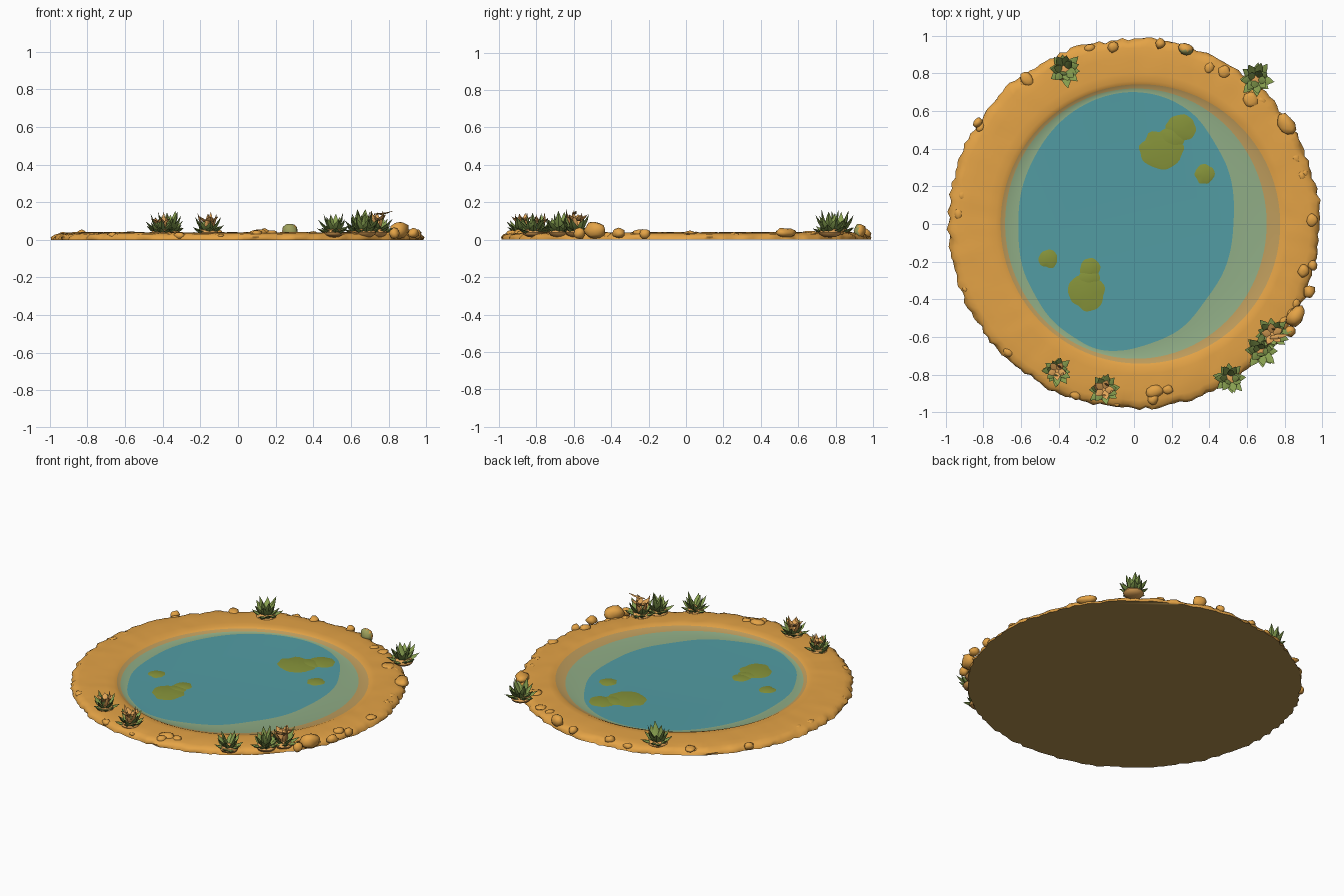
import bpy, bmesh, math, random
from mathutils import Vector, Matrix, noise

if "Cube" in bpy.data.objects:
    bpy.data.objects.remove(bpy.data.objects["Cube"])

random.seed(4)
SEG = 200
TAU = 2 * math.pi
WATER = 0.018


def srgb(r, g, b):
    return tuple((c / 255 / 12.92) if c < 11 else ((c / 255 + 0.055) / 1.055) ** 2.4 for c in (r, g, b)) + (1.0,)


def material(name, *rgb):
    m = bpy.data.materials.new(name)
    m.diffuse_color = srgb(*rgb)
    m.use_nodes = True
    m.node_tree.nodes["Principled BSDF"].inputs["Base Color"].default_value = m.diffuse_color
    return m


SAND = material("sand", 228, 163, 70)
WET = material("wet_sand", 190, 156, 92)
SHALLOW = material("shallow_water", 144, 173, 134)
DEEP = material("deep_water", 82, 156, 163)
ALGAE = material("algae", 134, 147, 58)
LEAF = material("leaf_green", 136, 160, 80)
LEAF_DARK = material("leaf_dark", 118, 142, 70)
DRY = material("dry_leaf", 226, 165, 88)
UNDER = material("underside", 179, 143, 77)
MOSS = material("mossy_rock", 158, 160, 92)


def finish(name, bm, mats, angle=40):
    bmesh.ops.recalc_face_normals(bm, faces=bm.faces)
    me = bpy.data.meshes.new(name)
    bm.to_mesh(me)
    bm.free()
    ob = bpy.data.objects.new(name, me)
    bpy.context.collection.objects.link(ob)
    for m in mats:
        me.materials.append(m)
    bpy.ops.object.select_all(action='DESELECT')
    ob.select_set(True)
    bpy.context.view_layer.objects.active = ob
    bpy.ops.object.shade_smooth_by_angle(angle=math.radians(angle))
    return ob


# Ground and pool: lofted rings (cx, cy, rx, ry, z, roughness, material of the band inward)
RINGS = [
    (0, 0.003, 0.985, 0.982, 0.000, 0.022, 0),
    (0, 0.003, 0.982, 0.980, 0.014, 0.028, 0),
    (0, 0.003, 0.966, 0.966, 0.029, 0.026, 0),
    (0, 0, 0.935, 0.935, 0.036, 0.014, 0),
    (0, 0, 0.880, 0.880, 0.038, 0.008, 0),
    (0.02, 0, 0.800, 0.800, 0.040, 0.0, 0),
    (0.03, 0, 0.765, 0.760, 0.038, 0.0, 0),
    (0.034, 0, 0.743, 0.742, 0.031, 0.0, 1),
    (0.010, 0.002, 0.695, 0.718, WATER + 0.001, 0.0, 2),
    (-0.045, 0.015, 0.575, 0.685, WATER, 0.024, 3),
]
bm = bmesh.new()
loops = []
for k, (cx, cy, rx, ry, z, rough, mat) in enumerate(RINGS):
    loop = []
    for i in range(SEG):
        a = TAU * i / SEG
        d = Vector((math.cos(a), math.sin(a), 0))
        if mat == 3:                                    # deep water: gentle waves, leaning a little
            n = noise.noise(d * 2.5)
        else:
            n = noise.noise(d * 5) * 0.5 + noise.noise(d * 22 + Vector((0, 0, k * 0.35))) * 0.9
        s = 1 + rough * n
        x, y = rx * d.x * s, ry * d.y * s
        if mat == 3:
            x += 0.05 * y
        dz = noise.noise(d * 9 + Vector((0, 0, k))) * 0.005 if 2 <= k <= 5 else 0
        loop.append(bm.verts.new((cx + x, cy + y, z + dz)))
    loops.append(loop)
for k in range(len(loops) - 1):
    for i in range(SEG):
        j = (i + 1) % SEG
        f = bm.faces.new((loops[k][i], loops[k][j], loops[k + 1][j], loops[k + 1][i]))
        f.material_index = RINGS[k][6]
bm.faces.new(loops[-1]).material_index = 3
bm.faces.new(loops[0][::-1]).material_index = 4
finish("sandy_bank_and_pool", bm, [SAND, WET, SHALLOW, DEEP, UNDER], 60)

# Algae patches: flat floating mounds with feathered edges
bm = bmesh.new()
for x, y, rx, ry in [(0.145, 0.395, 0.116, 0.098), (0.25, 0.51, 0.078, 0.07), (0.20, 0.455, 0.065, 0.06),
                     (0.375, 0.265, 0.05, 0.052), (-0.455, -0.185, 0.05, 0.048),
                     (-0.235, -0.235, 0.05, 0.055), (-0.24, -0.29, 0.055, 0.05), (-0.25, -0.36, 0.095, 0.098)]:
    r = bmesh.ops.create_uvsphere(bm, u_segments=32, v_segments=12, radius=1)
    for v in r["verts"]:
        s = 1 + 0.22 * noise.noise(Vector((v.co.x * 1.5 + x * 9, v.co.y * 1.5 + y * 9, 0)))
        h = v.co.z * abs(v.co.z) * 0.006
        v.co = Vector((x + v.co.x * rx * s, y + v.co.y * ry * s, WATER + 0.0015 + h))
finish("algae_patches", bm, [ALGAE], 80)


# Rocks and pebbles along the rim
def add_rock(bm, x, y, z, sx, sy, sz, mossy=False):
    r = bmesh.ops.create_icosphere(bm, subdivisions=2, radius=1)
    rot = Matrix.Rotation(math.atan2(y, x), 3, 'Z')
    off = Vector((x, y, 0)) * 20
    for v in r["verts"]:
        c = v.co * (1 + 0.28 * noise.noise(v.co * 1.3 + off))
        c = rot @ Vector((c.x * sx, c.y * sy, c.z * sz))
        v.co = Vector((x + c.x, y + c.y, max(0.004, z + c.z)))
    if mossy:                                           # moss on the side facing the pool
        for f in {f for v in r["verts"] for f in v.link_faces}:
            f.material_index = 1 if f.calc_center_median().y < y - 0.006 else 0


bm = bmesh.new()
for rock in [(0.81, 0.53, 0.036, 0.045, 0.065, 0.026), (0.86, -0.49, 0.05, 0.045, 0.06, 0.048),
             (0.93, -0.36, 0.035, 0.03, 0.035, 0.026), (0.90, -0.25, 0.035, 0.03, 0.035, 0.022),
             (0.95, -0.22, 0.03, 0.025, 0.028, 0.028), (0.945, 0.02, 0.035, 0.03, 0.035, 0.012),
             (0.11, -0.89, 0.035, 0.035, 0.05, 0.02), (0.18, -0.88, 0.035, 0.025, 0.028, 0.016),
             (0.10, -0.93, 0.03, 0.03, 0.03, 0.022), (0.14, 0.96, 0.035, 0.028, 0.025, 0.025),
             (-0.11, 0.94, 0.035, 0.03, 0.03, 0.022), (0.40, 0.83, 0.034, 0.03, 0.025, 0.011),
             (0.48, 0.81, 0.034, 0.035, 0.03, 0.012), (-0.57, 0.77, 0.032, 0.04, 0.03, 0.014),
             (-0.83, 0.54, 0.03, 0.022, 0.03, 0.022), (0.62, 0.66, 0.036, 0.04, 0.04, 0.012),
             (0.83, -0.57, 0.035, 0.03, 0.03, 0.03)]:
    add_rock(bm, *rock)
add_rock(bm, 0.275, 0.93, 0.048, 0.032, 0.042, 0.040, True)
for i in range(40):
    a, r = random.uniform(0, TAU), random.uniform(0.92, 0.965)
    s = random.uniform(0.012, 0.026)
    add_rock(bm, r * math.cos(a), r * math.sin(a), 0.022, s, s * 1.3, s * 0.75)
finish("rim_rocks", bm, [SAND, MOSS], 60)


# Spiky rosette plants: tiers of broad tapering folded leaves on a sandy mound
def add_leaf(bm, origin, az, elev, length, width, mat):
    out = Vector((math.cos(az), math.sin(az), 0))
    side = Vector((-out.y, out.x, 0))

    def spine(t):
        e = elev + 0.2 * (t - 0.6)
        return origin + out * (0.008 + length * t * math.cos(e)) + Vector((0, 0, length * t * math.sin(e)))

    up = Vector((0, 0, math.cos(elev))) - out * math.sin(elev)
    rings = []
    for t, w in [(0, 0.6), (0.35, 1.0), (0.65, 0.72)]:
        p, hw = spine(t), width * w / 2
        rings.append([bm.verts.new(q) for q in
                      (p + side * hw, p + up * hw * 0.3, p - side * hw, p - up * hw * 0.5)])
    tip = bm.verts.new(spine(1))
    bm.faces.new(rings[0][::-1]).material_index = mat
    for i in range(4):
        j = (i + 1) % 4
        m = 1 if i >= 2 and mat == 0 else mat
        for a, b in zip(rings, rings[1:]):
            bm.faces.new((a[i], a[j], b[j], b[i])).material_index = m
        bm.faces.new((rings[-1][i], rings[-1][j], tip)).material_index = m


TIERS = [(8, 0.28, 0.092, 0.052), (7, 0.72, 0.106, 0.050), (4, 1.15, 0.112, 0.042)]
PLANTS = [(-0.37, 0.82, 1.0, 0.0), (0.65, 0.77, 1.03, 0.0), (0.675, -0.675, 1.0, 0.4), (0.735, -0.585, 1.0, 0.9),
          (0.51, -0.82, 0.9, 0.25), (-0.16, -0.88, 0.92, 1.0), (-0.41, -0.78, 0.85, 0.6)]
for k, (x, y, s, dry) in enumerate(PLANTS):
    bm = bmesh.new()
    r = bmesh.ops.create_uvsphere(bm, u_segments=14, v_segments=6, radius=1)
    for v in r["verts"]:
        v.co = Vector((x + v.co.x * 0.06 * s, y + v.co.y * 0.06 * s, 0.038 + v.co.z * 0.026))
    for f in bm.faces:
        f.material_index = 2
    for ti, (n, elev, length, width) in enumerate(TIERS):
        for i in range(n):
            az = TAU * (i + ti * 0.4 + random.uniform(-0.25, 0.25)) / n
            mat = 2 if ti == 2 and random.random() < dry else 0
            add_leaf(bm, Vector((x, y, 0.038 + 0.004 * ti)), az, elev + random.uniform(-0.15, 0.15),
                     length * s * random.uniform(0.85, 1.1), width * s, mat)
    if dry > 0.5:                                       # dry petals spreading over the centre
        for i in range(5):
            add_leaf(bm, Vector((x, y, 0.105 * s)), TAU * i / 5 + k, 0.45, 0.06 * s, 0.045 * s, 2)
    if k == 3:                                          # long dry stalk leaning outward
        add_leaf(bm, Vector((x - 0.02, y - 0.02, 0.138)), 0.15, 0.08, 0.11, 0.025, 2)
    finish(f"spiky_plant_{k + 1}", bm, [LEAF, LEAF_DARK, DRY], 35)
